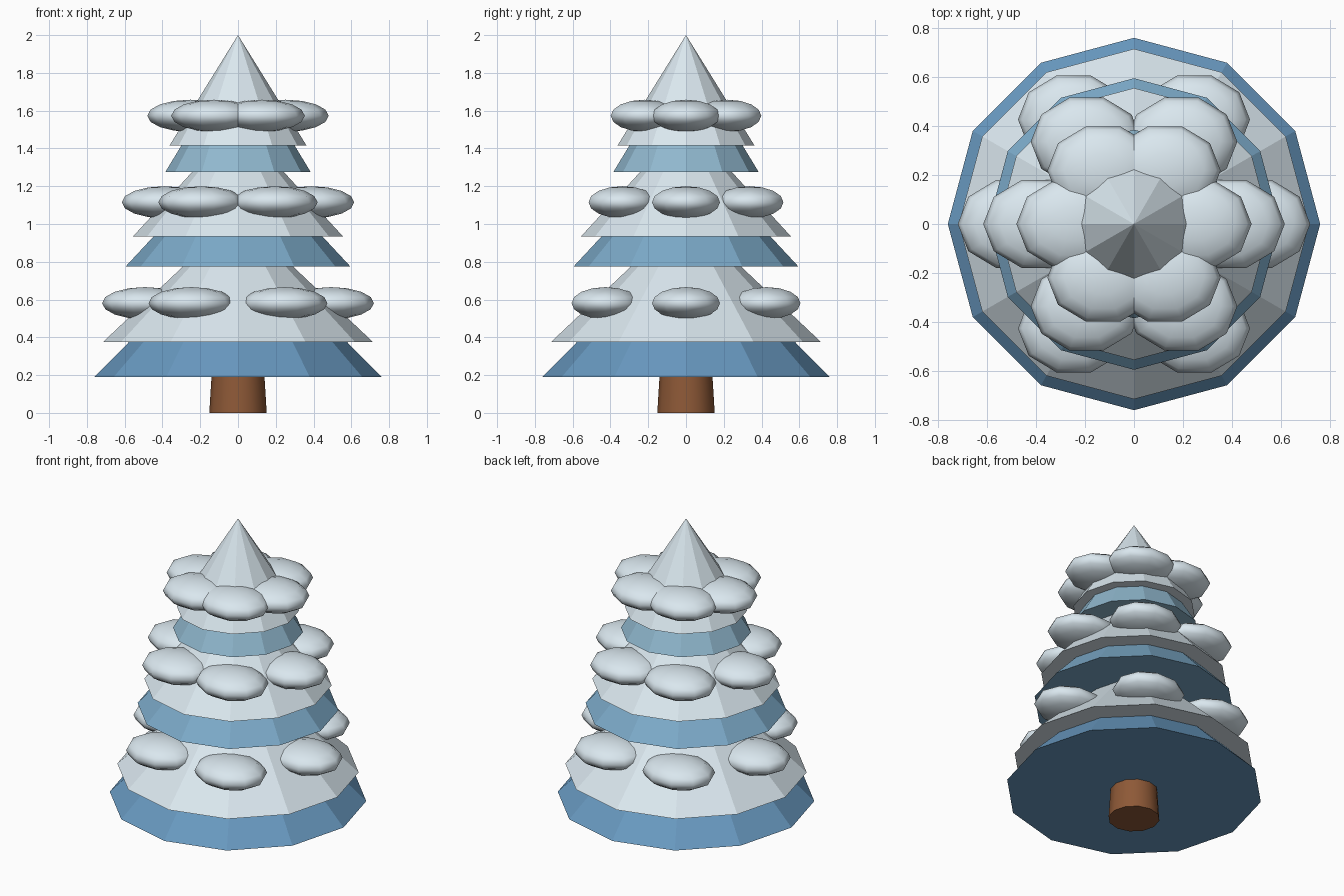
import bpy
from math import radians, cos, sin, pi
from mathutils import Matrix
import bmesh

if "Cube" in bpy.data.objects:
    bpy.data.objects.remove(bpy.data.objects["Cube"])


def material(name, rgb):
    m = bpy.data.materials.new(name)
    m.diffuse_color = (*rgb, 1)
    m.use_nodes = True
    m.node_tree.nodes["Principled BSDF"].inputs["Base Color"].default_value = m.diffuse_color
    return m


snow = material("snow", (0.70, 0.80, 0.86))
bark = material("bark", (0.27, 0.10, 0.038))
blues = [material("blue_low", (0.14, 0.32, 0.53)),
         material("blue_mid", (0.20, 0.40, 0.58)),
         material("blue_top", (0.28, 0.48, 0.62))]


def add_object(name, bm, mat, smooth=False):
    mesh = bpy.data.meshes.new(name)
    for f in bm.faces:
        f.smooth = smooth
    bm.to_mesh(mesh)
    bm.free()
    mesh.materials.append(mat)
    ob = bpy.data.objects.new(name, mesh)
    bpy.context.collection.objects.link(ob)
    return ob


def cone(name, r1, r2, z0, z1, mat):
    bm = bmesh.new()
    bmesh.ops.create_cone(bm, cap_ends=True, segments=12, radius1=r1, radius2=r2,
                          depth=z1 - z0, matrix=Matrix.Translation((0, 0, (z0 + z1) / 2)))
    bmesh.ops.remove_doubles(bm, verts=bm.verts, dist=1e-5)
    return add_object(name, bm, mat)


def snow_clump(name, x, y, z):
    # flattened low-poly ball, a corner of its ten sides pointing along x
    bm = bmesh.new()
    bmesh.ops.create_uvsphere(bm, u_segments=10, v_segments=8, radius=1)
    turn = 0 if max(v.co.x for v in bm.verts) > 0.99 else pi / 2
    bm.transform(Matrix.Translation((x, y, z))
                 @ Matrix.Diagonal((0.2275, 0.189, 0.085, 1))
                 @ Matrix.Rotation(turn, 4, 'Z'))
    add_object(name, bm, snow, smooth=True)


# trunk
trunk = cone("trunk", 0.152, 0.13, 0, 0.36, bark)
bpy.context.view_layer.objects.active = trunk
trunk.select_set(True)
bpy.ops.object.shade_smooth_by_angle(angle=radians(40))

# tiers: branch radius, base, tip; snow radius, base, tip; clump ring radius, height
tiers = [(0.76, 0.19, 0.96, 0.715, 0.375, 1.05, 0.492, 0.581),
         (0.595, 0.775, 1.415, 0.555, 0.935, 1.54, 0.388, 1.115),
         (0.385, 1.275, 1.91, 0.363, 1.415, 2.0, 0.2525, 1.573)]
for i, (br, b0, b1, sr, s0, s1, ring, cz) in enumerate(tiers):
    cone(f"branches_{i + 1}", br, 0, b0, b1, blues[i])
    cone(f"snow_cap_{i + 1}", sr, 0, s0, s1, snow)
    for k in range(6):
        a = k * pi / 3
        snow_clump(f"snow_clump_{i + 1}_{k + 1}", ring * cos(a), ring * sin(a), cz)
